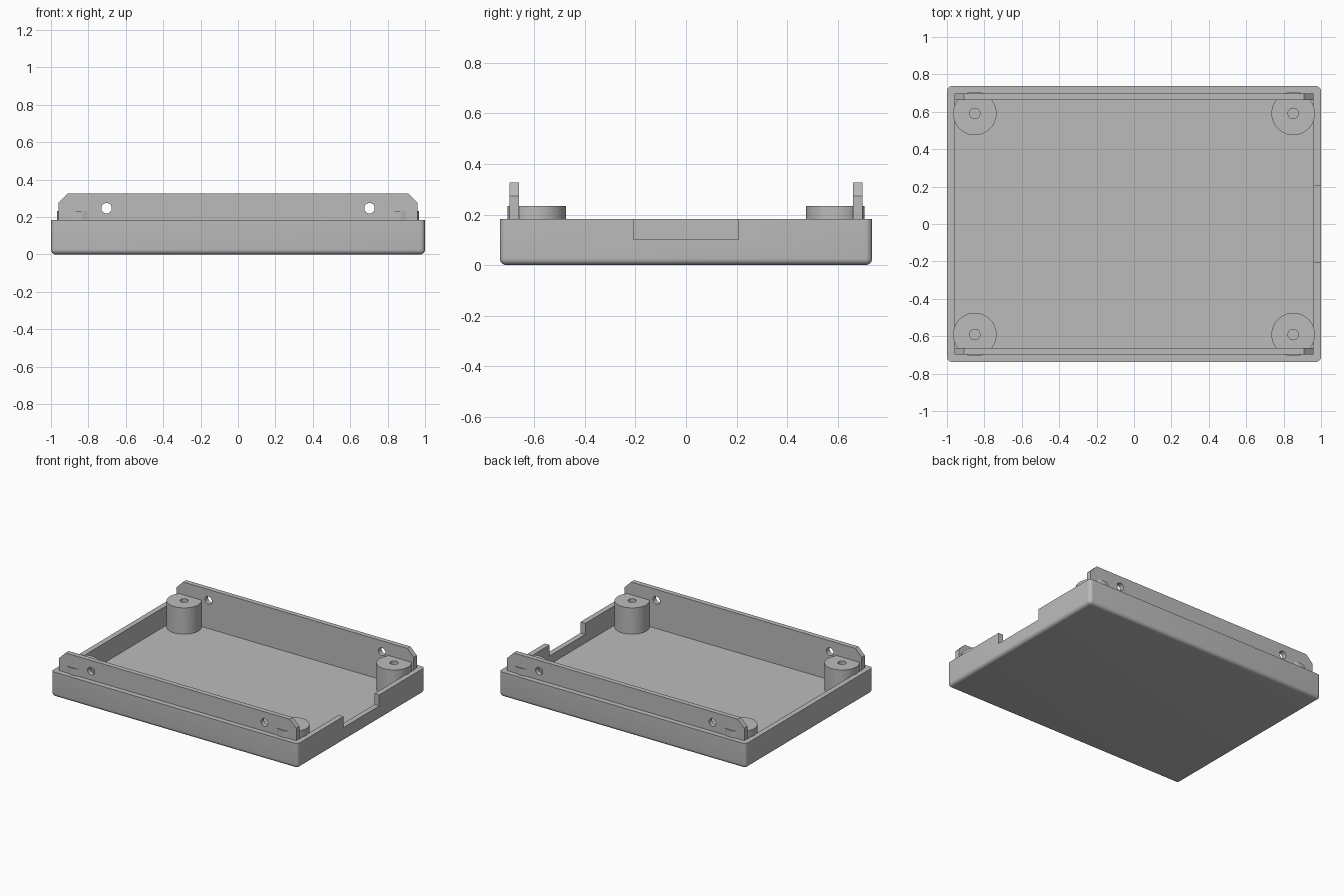
import bpy, bmesh, math
from mathutils import Matrix, Vector

if "Cube" in bpy.data.objects:
    bpy.data.objects.remove(bpy.data.objects["Cube"])

grey = bpy.data.materials.new("plain grey")
grey.use_nodes = True
COLOR = (0.5, 0.5, 0.5, 1)
grey.diffuse_color = COLOR
grey.node_tree.nodes["Principled BSDF"].inputs["Base Color"].default_value = COLOR

HALF_X, HALF_Y, RIM = 1.0, 0.737, 0.183
WALL = 0.039
IN_X, IN_Y, FLOOR = HALF_X - WALL, HALF_Y - WALL, 0.04


def finish(name, bm):
    mesh = bpy.data.meshes.new(name)
    bmesh.ops.recalc_face_normals(bm, faces=bm.faces)
    bm.to_mesh(mesh)
    bm.free()
    obj = bpy.data.objects.new(name, mesh)
    bpy.context.collection.objects.link(obj)
    mesh.materials.append(grey)
    return obj


def box_bm(lo, hi):
    lo, hi = Vector(lo), Vector(hi)
    bm = bmesh.new()
    bmesh.ops.create_cube(bm, size=1, matrix=Matrix.Translation((lo + hi) / 2)
                          @ Matrix.Diagonal((hi - lo).to_4d()))
    return bm


def cylinder(name, centre, radius, depth, sides, axis="Z"):
    bm = bmesh.new()
    turn = Matrix.Rotation(math.pi / 2, 4, "X") if axis == "Y" else Matrix()
    bmesh.ops.create_cone(bm, cap_ends=True, segments=sides, radius1=radius, radius2=radius,
                          depth=depth, matrix=Matrix.Translation(centre) @ turn)
    return finish(name, bm)


def select_only(obj):
    bpy.ops.object.select_all(action="DESELECT")
    obj.select_set(True)
    bpy.context.view_layer.objects.active = obj


def cut(obj, cutter):
    mod = obj.modifiers.new("cut", "BOOLEAN")
    mod.operation, mod.solver, mod.object = "DIFFERENCE", "EXACT", cutter
    select_only(obj)
    bpy.ops.object.modifier_apply(modifier=mod.name)
    bpy.data.objects.remove(cutter)


def smooth(obj):
    select_only(obj)
    bpy.ops.object.shade_smooth_by_angle(angle=math.radians(30))


# Tray: rounded box with a sharp rim, hollowed, with a notch in the left wall
bm = box_bm((-HALF_X, -HALF_Y, 0), (HALF_X, HALF_Y, RIM))
rounded = [e for e in bm.edges if min(v.co.z for v in e.verts) < RIM / 2]
bmesh.ops.bevel(bm, geom=rounded, offset=0.026, segments=6, profile=0.5, affect="EDGES")
tray = finish("tray", bm)
cut(tray, finish("cavity", box_bm((-IN_X, -IN_Y, FLOOR), (IN_X, IN_Y, 1))))
cut(tray, finish("notch", box_bm((IN_X - 0.02, -0.207, 0.102), (1.1, 0.207, 1))))
smooth(tray)

# Upright panels inside the front and back walls, with chamfered ends and screw holes
TOP, CHAMFER, THICK = 0.326, 0.052, 0.036
for side, label in ((-1, "front"), (1, "back")):
    bm = box_bm((-IN_X, -THICK / 2, FLOOR), (IN_X, THICK / 2, TOP))
    bmesh.ops.translate(bm, verts=bm.verts, vec=(0, side * (IN_Y - THICK / 2), 0))
    corners = [e for e in bm.edges if all(v.co.z > TOP - 0.01 for v in e.verts)
               and abs(e.verts[0].co.x - e.verts[1].co.x) < 0.01]
    bmesh.ops.bevel(bm, geom=corners, offset=CHAMFER, segments=1, affect="EDGES")
    panel = finish(label + "_panel", bm)
    for x in (-0.703, 0.703):
        cut(panel, cylinder("screw_hole", (x, side * IN_Y, 0.247), 0.028, 0.3, 32, "Y"))
    smooth(panel)

# Corner bosses with a blind pilot hole
BOSS_TOP = 0.233
for y, depth_name in ((-0.591, "front"), (0.591, "back")):
    for x, side_name in ((-0.851, "right"), (0.851, "left")):
        boss = cylinder(f"{depth_name}_{side_name}_boss", (x, y, (BOSS_TOP + FLOOR - 0.01) / 2),
                        0.116, BOSS_TOP - FLOOR + 0.01, 64)
        cut(boss, cylinder("pilot_hole", (x, y, FLOOR + 0.5), 0.028, 1, 32))
        smooth(boss)
